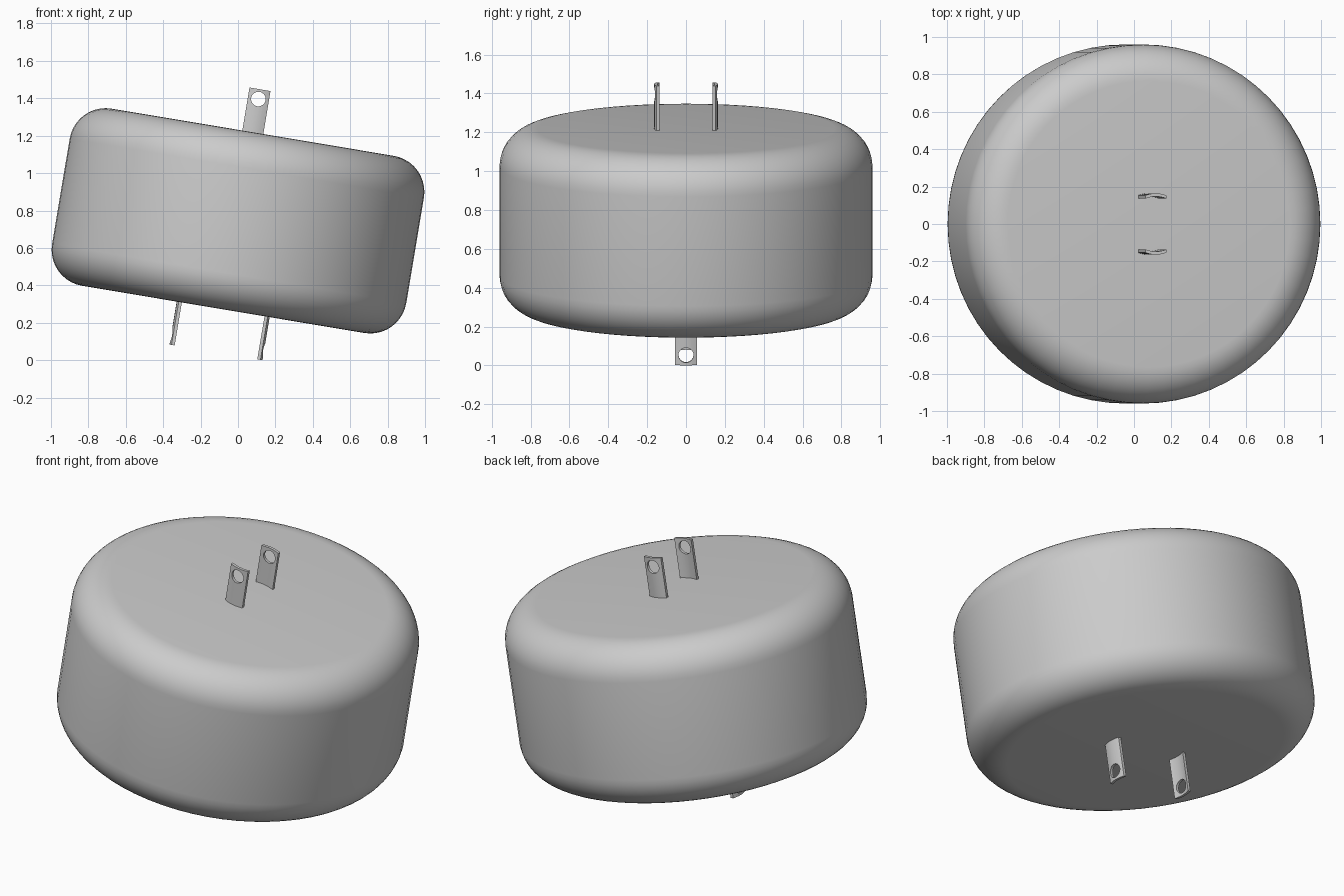
import bpy, bmesh, math
from mathutils import Matrix

cube = bpy.data.objects.get("Cube")
if cube:
    bpy.data.objects.remove(cube, do_unlink=True)

# Single grey material
grey = bpy.data.materials.new("plain grey")
grey.use_nodes = True
grey.diffuse_color = (0.6, 0.6, 0.6, 1)
grey.node_tree.nodes["Principled BSDF"].inputs["Base Color"].default_value = (0.6, 0.6, 0.6, 1)

RADIUS, HALF, ROUND = 0.96, 0.48, 0.195
TILT = Matrix.Translation((0, 0, 0.745)) @ Matrix.Rotation(math.radians(9.5), 4, 'Y')


def make_object(name, bm):
    bmesh.ops.recalc_face_normals(bm, faces=bm.faces)
    mesh = bpy.data.meshes.new(name)
    bm.to_mesh(mesh)
    bm.free()
    mesh.materials.append(grey)
    ob = bpy.data.objects.new(name, mesh)
    bpy.context.collection.objects.link(ob)
    return ob


def smooth(ob, angle):
    bpy.ops.object.select_all(action='DESELECT')
    ob.select_set(True)
    bpy.context.view_layer.objects.active = ob
    bpy.ops.object.shade_smooth_by_angle(angle=math.radians(angle))


# Drum body: rounded profile revolved around its axis
def make_body(segments=64, steps=10):
    profile = []
    for sign in (-1, 1):
        arc = [(RADIUS - ROUND + ROUND * math.sin(a),
                sign * (HALF - ROUND + ROUND * math.cos(a)))
               for a in (math.pi / 2 * i / steps for i in range(steps + 1))]
        profile += arc if sign < 0 else arc[::-1]
    bm = bmesh.new()
    rings = [[bm.verts.new((r * math.cos(t), r * math.sin(t), z))
              for t in (2 * math.pi * k / segments for k in range(segments))]
             for r, z in profile]
    for lo, hi in zip(rings, rings[1:]):
        for k in range(segments):
            n = (k + 1) % segments
            bm.faces.new((lo[k], lo[n], hi[n], hi[k]))
    bm.faces.new(rings[0][::-1])
    bm.faces.new(rings[-1])
    body = make_object("drum_body", bm)
    body.data.transform(TILT)
    smooth(body, 30)


# Contact blade: bowed strip with a round hole near the tip
def make_blade(name, placement):
    w, thick, bow, base, tip = 0.057, 0.017, 0.011, 0.46, 0.713
    us = [w * (i / 4 - 1) for i in range(9)]
    bend = [bow * (1 - (u / w) ** 2) - 0.014 for u in us]
    outline = [(u, b) for u, b in zip(us, bend)]
    outline += [(u, b + thick) for u, b in zip(us, bend)][::-1]
    bm = bmesh.new()
    face = bm.faces.new([bm.verts.new((x, y, base)) for x, y in outline])
    top = bmesh.ops.extrude_face_region(bm, geom=[face])["geom"]
    bmesh.ops.translate(bm, vec=(0, 0, tip - base),
                        verts=[v for v in top if isinstance(v, bmesh.types.BMVert)])
    blade = make_object(name, bm)

    # Cut the hole
    bm = bmesh.new()
    bmesh.ops.create_cone(bm, cap_ends=True, segments=24, radius1=0.039, radius2=0.039,
                          depth=0.2, matrix=Matrix.Translation((0, 0, tip - 0.053))
                          @ Matrix.Rotation(math.pi / 2, 4, 'X'))
    cutter = make_object("hole_cutter", bm)
    cutter.hide_render = True
    mod = blade.modifiers.new("hole", 'BOOLEAN')
    mod.operation, mod.solver, mod.object = 'DIFFERENCE', 'EXACT', cutter
    bpy.context.view_layer.update()
    cut = bpy.data.meshes.new_from_object(
        blade.evaluated_get(bpy.context.evaluated_depsgraph_get()))
    blade.modifiers.clear()
    blade.data = cut
    bpy.data.objects.remove(cutter, do_unlink=True)

    cut.transform(TILT @ placement)
    smooth(blade, 30)


make_body()

# Upper pair faces front and back, lower pair faces left and right
flip = Matrix.Rotation(math.pi, 4, 'X')
for name, turn in (("back", 0), ("front", math.pi)):
    make_blade("upper_blade_" + name,
               Matrix.Rotation(turn, 4, 'Z') @ Matrix.Translation((0, 0.15, 0)))
for name, turn in (("left", math.pi / 2), ("right", -math.pi / 2)):
    make_blade("lower_blade_" + name,
               Matrix.Rotation(turn, 4, 'Z') @ Matrix.Translation((0, -0.238, 0)) @ flip)
